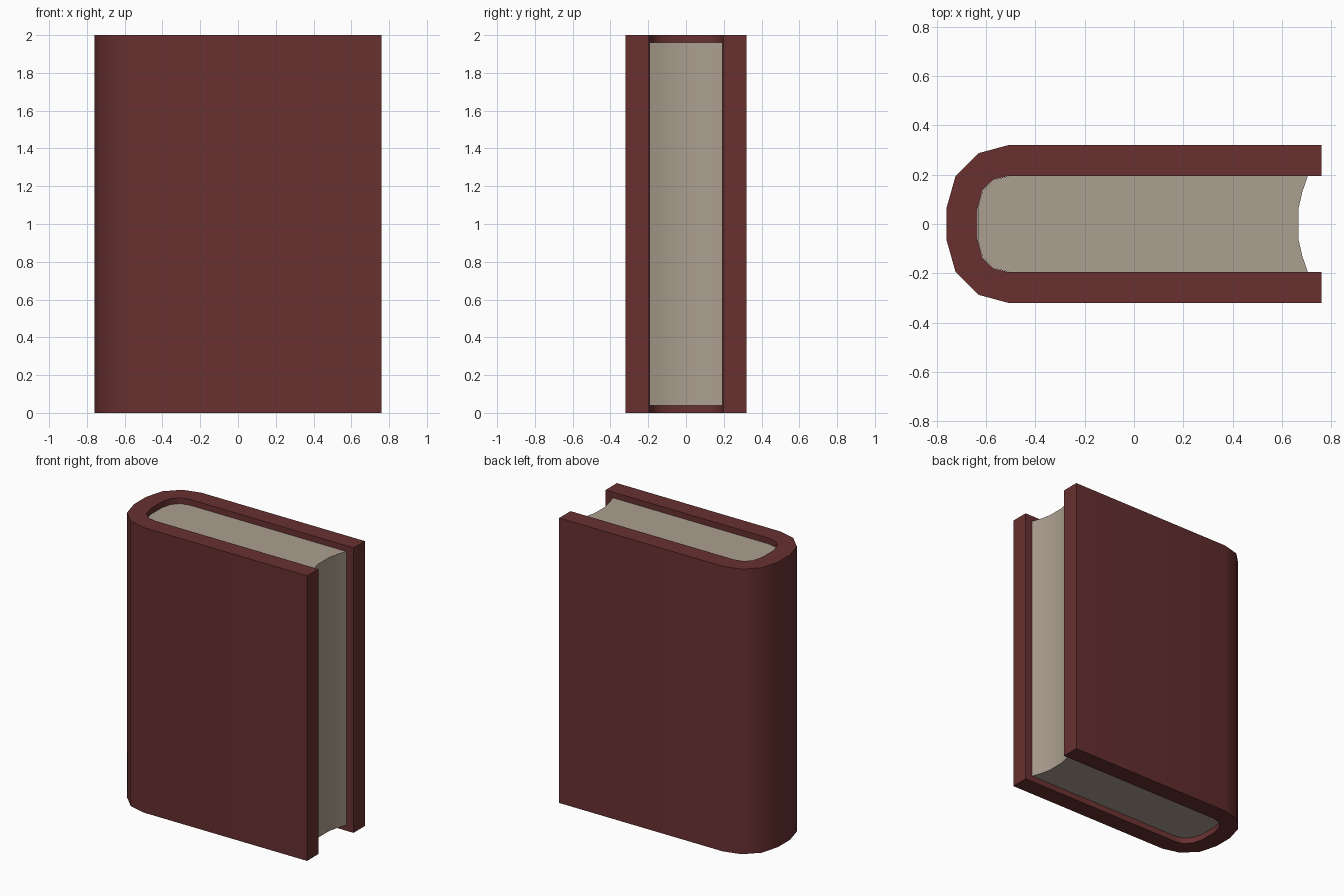
import bpy, bmesh, math

if "Cube" in bpy.data.objects:
    bpy.data.objects.remove(bpy.data.objects["Cube"])


def material(name, rgb):
    m = bpy.data.materials.new(name)
    m.diffuse_color = (*rgb, 1)
    m.use_nodes = True
    m.node_tree.nodes["Principled BSDF"].inputs["Base Color"].default_value = m.diffuse_color
    return m


def mirrored(half):
    """Complete an outline whose upper half (y > 0) is given."""
    return half + [(x, -y) for x, y in reversed(half)]


def extrude_object(name, polygons, z0, z1, mat):
    """Flat polygons raised from z0 to z1, with smooth gentle bends."""
    bm = bmesh.new()
    for poly in polygons:
        bm.faces.new([bm.verts.new((x, y, z0)) for x, y in poly])
    bmesh.ops.remove_doubles(bm, verts=bm.verts, dist=0.0005)
    result = bmesh.ops.extrude_face_region(bm, geom=bm.faces[:], use_keep_orig=True)
    for v in result["geom"]:
        if isinstance(v, bmesh.types.BMVert):
            v.co.z = z1
    bmesh.ops.recalc_face_normals(bm, faces=bm.faces)
    mesh = bpy.data.meshes.new(name)
    bm.to_mesh(mesh)
    bm.free()
    mesh.materials.append(mat)
    obj = bpy.data.objects.new(name, mesh)
    bpy.context.collection.objects.link(obj)
    bpy.ops.object.select_all(action='DESELECT')
    obj.select_set(True)
    bpy.context.view_layer.objects.active = obj
    bpy.ops.object.shade_smooth_by_angle(angle=math.radians(35))
    return obj


leather = material("dark_red_cover", (0.14, 0.030, 0.030))
paper = material("beige_paper", (0.41, 0.345, 0.275))

# Cover: two boards joined by a rounded spine, as a strip of quads
outer = mirrored([(0.76, 0.32), (-0.51, 0.32), (-0.632, 0.287), (-0.724, 0.195), (-0.76, 0.068)])
inner = mirrored([(0.76, 0.195), (-0.51, 0.195), (-0.572, 0.18), (-0.616, 0.135), (-0.635, 0.06)])
strip = [(outer[i], outer[i + 1], inner[i + 1], inner[i]) for i in range(len(outer) - 1)]
extrude_object("cover", strip, 0.0, 2.0, leather)

# Pages: block filling the cover, with a hollow fore edge
back = [(-0.51, 0.194), (-0.572, 0.179), (-0.615, 0.134), (-0.634, 0.06)]
fore = [(0.667, 0.06), (0.683, 0.13), (0.705, 0.194)]
extrude_object("pages", [mirrored(fore + back)], 0.04, 1.96, paper)
